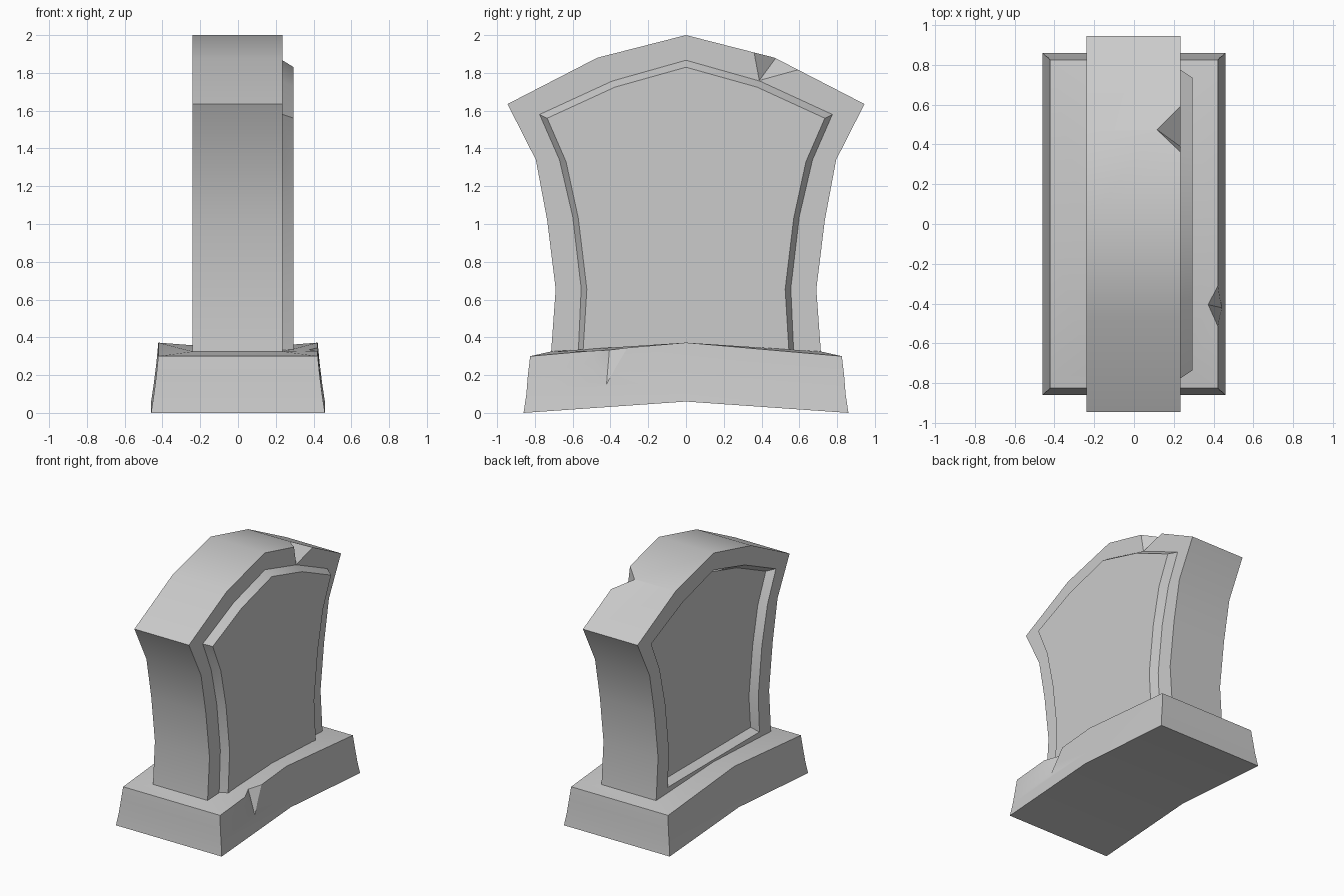
import bpy, bmesh, math
from mathutils import Vector as V

if "Cube" in bpy.data.objects:
    bpy.data.objects.remove(bpy.data.objects["Cube"])


def to_object(name, bm):
    bmesh.ops.recalc_face_normals(bm, faces=bm.faces)
    me = bpy.data.meshes.new(name)
    bm.to_mesh(me)
    bm.free()
    ob = bpy.data.objects.new(name, me)
    bpy.context.collection.objects.link(ob)
    return ob


def loft(name, rings, caps):
    """Bridge closed rings; caps = list of (ring index, point indices)."""
    bm = bmesh.new()
    loops = [[bm.verts.new(p) for p in r] for r in rings]
    n = len(loops[0])
    for a, b in zip(loops, loops[1:]):
        for i in range(n):
            j = (i + 1) % n
            bm.faces.new((a[i], a[j], b[j], b[i]))
    for ring, ids in caps:
        bm.faces.new([loops[ring][i] for i in ids])
    return to_object(name, bm)


def outline(x, half):
    """Mirror a half outline (bottom to side to apex at y = 0) across y."""
    pts = half + [(-y, z) for y, z in reversed(half[:-1])]
    return [(x, y, z) for y, z in pts]


def chip(ob, a, b, tip, deep, k=0.5):
    """Cut a wedge-shaped chip; a, b, tip lie on the face, deep lies inside."""
    a, b, tip, deep = V(a), V(b), V(tip), V(deep)
    pts = [a + k * (2 * a - tip - deep), b + k * (2 * b - tip - deep),
           tip + k * (tip - deep), deep + k * (deep - tip)]
    bm = bmesh.new()
    vs = [bm.verts.new(p) for p in pts]
    for f in ((0, 1, 2), (0, 1, 3), (0, 2, 3), (1, 2, 3)):
        bm.faces.new([vs[i] for i in f])
    cutter = to_object("chip_cutter", bm)
    cutter.hide_render = True
    mod = ob.modifiers.new("chip", 'BOOLEAN')
    mod.operation = 'DIFFERENCE'
    mod.solver = 'EXACT'
    mod.object = cutter
    bpy.context.view_layer.objects.active = ob
    bpy.ops.object.modifier_apply(modifier=mod.name)
    bpy.data.objects.remove(cutter)


# Half outlines as (y, z)
slab = [(.715, .31), (.69, .655), (.735, 1.02), (.795, 1.34),
        (.945, 1.635), (.47, 1.88), (0, 2.0)]
rim = [(.57, .325), (.555, .66), (.6, 1.04), (.67, 1.34),
       (.775, 1.58), (.39, 1.757), (0, 1.867)]
field = [(.545, .325), (.525, .655), (.57, 1.03), (.635, 1.33),
         (.735, 1.56), (.375, 1.725), (0, 1.83)]
every = range(13)

# Headstone slab with a recessed back
rim_back = [(.57, .375)] + rim[1:]
field_back = [(.545, .405)] + field[1:]
stone = loft("headstone", [outline(.235, slab), outline(-.24, slab),
                           outline(-.24, rim_back), outline(-.18, field_back)],
             [(0, every), (3, every)])
chip(stone, (.235, .36, 1.91), (.235, .595, 1.817),
     (.235, .388, 1.76), (.115, .475, 1.878))

# Raised front panel with bevelled edge
panel = loft("front_panel", [outline(.235, rim), outline(.295, field)],
             [(1, every)])


# Arched plinth with flared sides
def plinth_ring(hx, hy, z_end, z_mid):
    return [(-hx, -hy, z_end), (hx, -hy, z_end), (hx, 0, z_mid),
            (hx, hy, z_end), (-hx, hy, z_end), (-hx, 0, z_mid)]


halves = [(0, 1, 2, 5), (5, 2, 3, 4)]
plinth = loft("plinth", [plinth_ring(.46, .86, 0, .06),
                         plinth_ring(.445, .845, .1, .16),
                         plinth_ring(.432, .837, .2, .265),
                         plinth_ring(.422, .825, .3, .372),
                         plinth_ring(.24, .715, .325, .358)],
              [(r, h) for r in (0, 4) for h in halves])
chip(plinth, (.422, -.515, .327), (.422, -.31, .345),
     (.437, -.42, .165), (.37, -.405, .34))

# Smooth sides, sharp corners
for ob in (stone, panel, plinth):
    bpy.ops.object.select_all(action='DESELECT')
    ob.select_set(True)
    bpy.context.view_layer.objects.active = ob
    bpy.ops.object.shade_smooth_by_angle(angle=math.radians(30))
